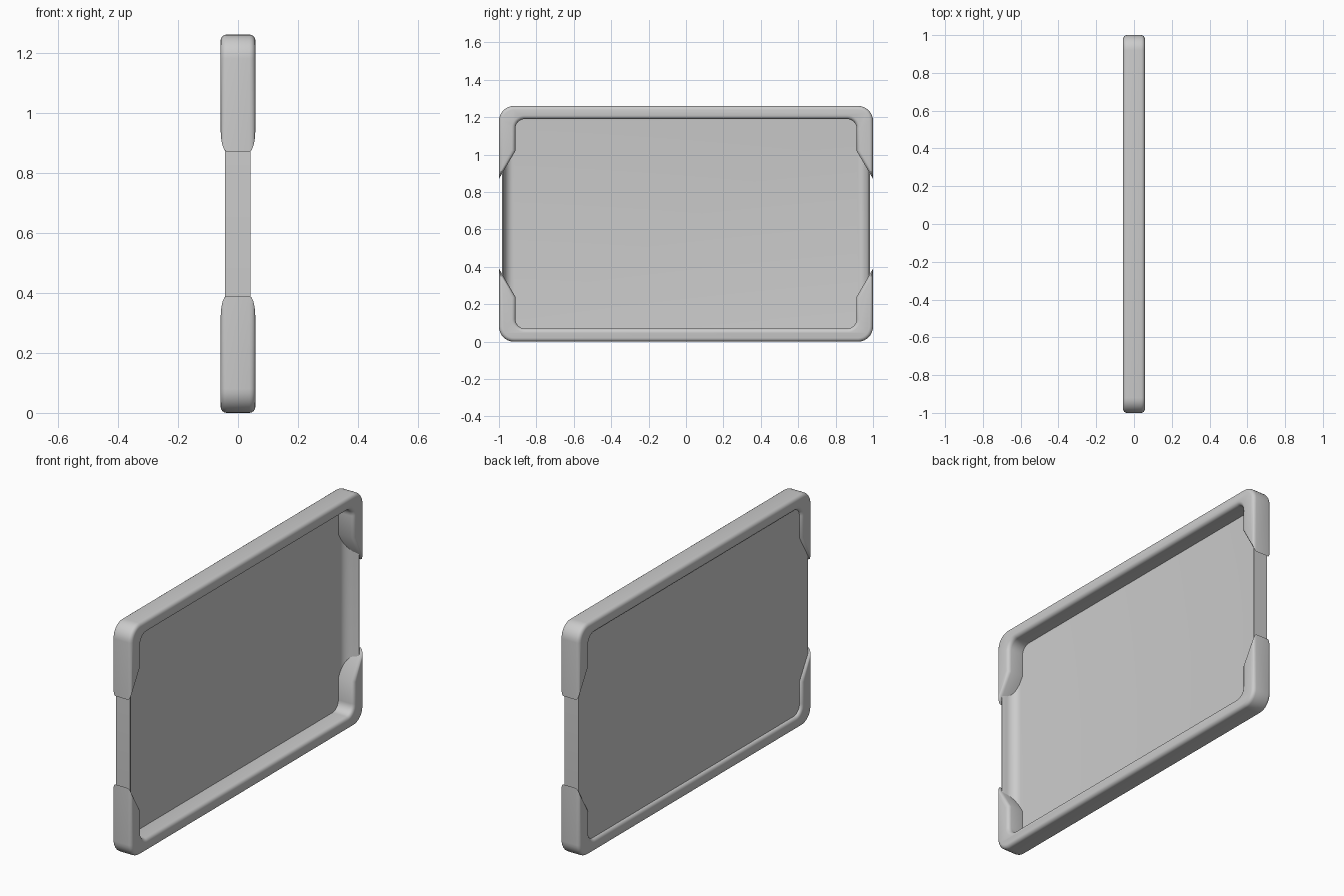
import bpy, bmesh, math

cube = bpy.data.objects.get("Cube")
if cube:
    bpy.data.objects.remove(cube, do_unlink=True)

HEIGHT = 1.26
MID = HEIGHT / 2

grey = bpy.data.materials.new("light grey")
grey.use_nodes = True
colour = (0.6, 0.6, 0.6, 1)
grey.diffuse_color = colour
grey.node_tree.nodes["Principled BSDF"].inputs["Base Color"].default_value = colour


def arc(cy, cz, r, start, end, steps=8):
    """Points on an arc in the y-z plane, angles in degrees."""
    return [(cy + r * math.cos(math.radians(start + (end - start) * i / steps)),
             cz + r * math.sin(math.radians(start + (end - start) * i / steps)))
            for i in range(steps + 1)]


def finish(bm, name):
    bmesh.ops.recalc_face_normals(bm, faces=bm.faces)
    mesh = bpy.data.meshes.new(name)
    bm.to_mesh(mesh)
    bm.free()
    mesh.materials.append(grey)
    obj = bpy.data.objects.new(name, mesh)
    bpy.context.collection.objects.link(obj)
    bpy.ops.object.select_all(action="DESELECT")
    obj.select_set(True)
    bpy.context.view_layer.objects.active = obj
    bpy.ops.object.shade_smooth_by_angle(angle=math.radians(35))
    return obj


def bumper(name, side):
    """U-shaped bumper with angled ends; side is 1 for top, -1 for bottom."""
    r_out, r_in, y_in, z_in = 0.08, 0.05, 0.912, 0.56
    half = arc(1 - r_out, MID - r_out, r_out, 90, 0)            # outer corner
    half += [(1, 0.24), (y_in, 0.39)]                           # angled end
    half += arc(y_in - r_in, z_in - r_in, r_in, 0, 90)          # inner corner
    outline = half + [(-y, z) for y, z in reversed(half)]
    bm = bmesh.new()
    base = bm.faces.new([bm.verts.new((-0.058, y, MID + side * z)) for y, z in outline])
    extruded = bmesh.ops.extrude_face_region(bm, geom=[base], use_keep_orig=True)["geom"]
    cap = next(g for g in extruded if isinstance(g, bmesh.types.BMFace))
    for v in cap.verts:
        v.co.x = 0.058
    rims = list(base.edges) + list(cap.edges)
    bmesh.ops.bevel(bm, geom=rims, offset=0.02, segments=4, profile=0.5,
                    affect="EDGES", clamp_overlap=False)
    return finish(bm, name)


def tray():
    """Thin back panel whose raised sides blend in with a concave fillet."""
    rings = [(-0.043, 0), (0.041, 0), (0.041, 0.006)]
    for i in range(9):
        a = math.radians(90 * i / 8)
        rings.append((0.025 - 0.06 * math.sin(a), 0.06 - 0.05 * math.cos(a)))
    bm = bmesh.new()
    loops = []
    for x, inset in rings:
        r = 0.075 - inset
        y, z = 0.985 - inset - r, 0.615 - inset - r
        pts = (arc(y, z, r, 0, 90) + arc(-y, z, r, 90, 180)
               + arc(-y, -z, r, 180, 270) + arc(y, -z, r, 270, 360))
        loops.append([bm.verts.new((x, py, MID + pz)) for py, pz in pts])
    for a, b in zip(loops, loops[1:]):
        for i in range(len(a)):
            j = (i + 1) % len(a)
            bm.faces.new((a[i], a[j], b[j], b[i]))
    bm.faces.new(loops[0])
    bm.faces.new(loops[-1])
    return finish(bm, "back_panel")


tray()
bumper("top_bumper", 1)
bumper("bottom_bumper", -1)
